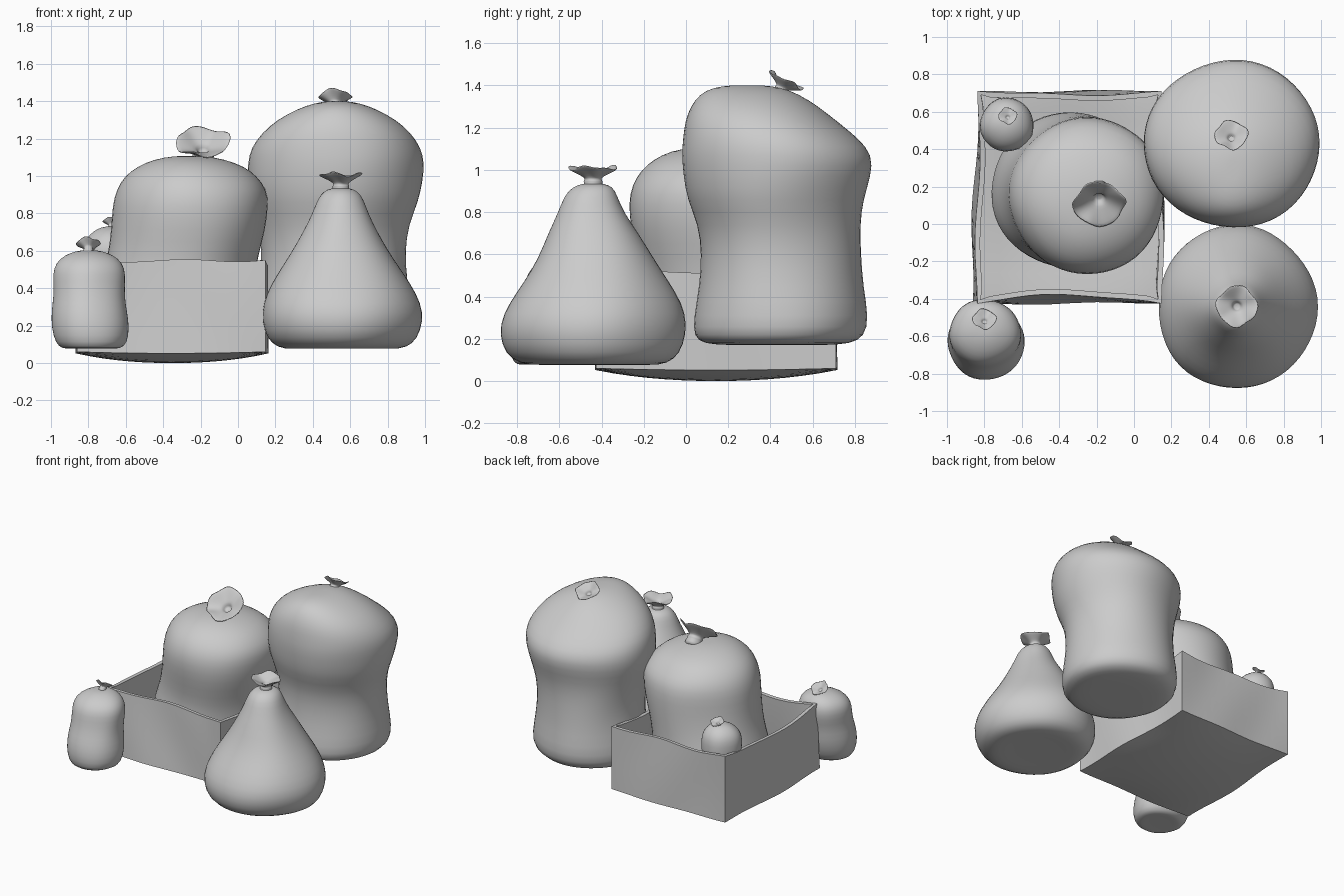
import bpy, bmesh
from math import sin, cos, pi, radians
from mathutils import Matrix, Vector


def make_object(name, bm):
    bmesh.ops.recalc_face_normals(bm, faces=bm.faces)
    for f in bm.faces:
        f.smooth = True
    me = bpy.data.meshes.new(name)
    bm.to_mesh(me)
    bm.free()
    ob = bpy.data.objects.new(name, me)
    bpy.context.collection.objects.link(ob)
    return ob


def loft(name, rings):
    """Skin rings of points and close both ends with a fan."""
    bm = bmesh.new()
    rows = [[bm.verts.new(p) for p in ring] for ring in rings]
    n = len(rows[0])
    for a, b in zip(rows, rows[1:]):
        for i in range(n):
            j = (i + 1) % n
            bm.faces.new((a[i], a[j], b[j], b[i]))
    for row in (rows[0], rows[-1]):
        centre = bm.verts.new(sum((v.co for v in row), Vector()) / n)
        for i in range(n):
            bm.faces.new((row[i], row[(i + 1) % n], centre))
    ob = make_object(name, bm)
    sub = ob.modifiers.new("smooth", 'SUBSURF')
    sub.levels = sub.render_levels = 1
    return ob


def bag(name, sections, phase, lump=0.014, n=28):
    """Sections: height, centre x, centre y, radius x, radius y."""
    rings = []
    for z, cx, cy, rx, ry in sections:
        ring = []
        for i in range(n):
            t = 2 * pi * i / n
            k = 1 + lump * (sin(3 * t + 4 * z + phase) + 0.7 * sin(5 * t - 6 * z + 2 * phase))
            ring.append((cx + rx * k * cos(t), cy + ry * k * sin(t), z))
        rings.append(ring)
    return loft(name, rings)


def tie(name, pos, size, tilt, phase, n=20):
    """Pinched neck opening into a ruffled, cupped flare."""
    profile = [(.5, -.35), (.36, 0), (.42, .05), (.33, .14), (.42, .25), (.75, .45), (1, .6),
               (.98, .65), (.7, .53), (.4, .38), (.22, .3), (.18, .12)]
    m = Matrix.Translation(pos) @ Matrix.Rotation(radians(tilt), 4, 'X') @ Matrix.Scale(size, 4)
    rings = []
    for r, h in profile:
        w = r * r if r > .4 else 0
        ring = []
        for i in range(n):
            t = 2 * pi * i / n
            k = r * (1 + .08 * w * sin(4 * t + phase) + .05 * w * sin(7 * t))
            z = h + w * (.09 * sin(3 * t + phase) + .08 * sin(5 * t - phase))
            ring.append(m @ Vector((k * cos(t), k * sin(t), z)))
        rings.append(ring)
    return loft(name, rings)


# Large sack at the back right, slumping backwards at the top
bag("large_sack", [
    (.17, .51, .43, .22, .22), (.175, .51, .43, .35, .35), (.21, .51, .44, .408, .408),
    (.30, .51, .45, .418, .418), (.45, .51, .45, .395, .39), (.60, .51, .45, .385, .38),
    (.74, .51, .44, .405, .385), (.86, .52, .42, .447, .42), (.97, .52, .43, .472, .447),
    (1.07, .527, .43, .476, .456), (1.15, .527, .40, .458, .418), (1.23, .53, .355, .402, .362),
    (1.30, .53, .325, .322, .305), (1.36, .53, .30, .21, .235), (1.39, .53, .29, .12, .16),
    (1.40, .53, .29, .05, .08)], .4, .009)
tie("large_sack_tie", (.52, .45, 1.375), .09, -28, 1)

# Pear-shaped sack at the front right
bag("pear_sack", [
    (.08, .55, -.43, .22, .22), (.073, .55, -.435, .31, .31), (.10, .55, -.44, .38, .39),
    (.17, .55, -.445, .422, .435), (.27, .553, -.445, .437, .448), (.37, .55, -.435, .405, .412),
    (.47, .55, -.43, .345, .345), (.58, .55, -.43, .27, .275), (.70, .55, -.44, .20, .215),
    (.80, .55, -.45, .15, .155), (.88, .55, -.45, .122, .125), (.92, .55, -.44, .09, .095),
    (.935, .55, -.44, .05, .05)], 1.2, .013)
tie("pear_sack_tie", (.55, -.44, .94), .113, 0, 2)

# Sack standing in the box
bag("boxed_sack", [
    (.07, -.33, .18, .28, .28), (.08, -.33, .18, .37, .37), (.16, -.34, .18, .42, .42),
    (.32, -.35, .18, .425, .42), (.46, -.32, .18, .41, .40), (.58, -.29, .17, .405, .405),
    (.72, -.26, .155, .415, .42), (.84, -.25, .15, .42, .425), (.93, -.243, .15, .405, .405),
    (1.0, -.25, .14, .355, .35), (1.05, -.25, .14, .29, .29), (1.09, -.26, .12, .19, .19),
    (1.107, -.26, .12, .08, .08)], 2.1, .011)
tie("boxed_sack_tie", (-.187, .158, 1.11), .145, 35, .5)

# Small sacks: one outside at the front left, one in the back corner of the box
bag("small_front_sack", [
    (.08, -.785, -.655, .11, .11), (.075, -.785, -.655, .155, .145), (.105, -.785, -.65, .193, .18),
    (.19, -.79, -.638, .21, .2), (.28, -.797, -.622, .203, .196), (.36, -.797, -.605, .19, .18),
    (.44, -.797, -.585, .194, .182), (.51, -.797, -.577, .192, .177), (.56, -.797, -.565, .157, .145),
    (.59, -.797, -.555, .10, .095), (.602, -.797, -.55, .05, .05)], .2)
tie("small_front_sack_tie", (-.80, -.53, .605), .065, -32, 1.5)
bag("small_boxed_sack", [
    (.25, -.68, .54, .09, .09), (.27, -.68, .54, .13, .13), (.36, -.68, .535, .145, .145),
    (.46, -.68, .535, .135, .135), (.56, -.68, .53, .147, .147), (.64, -.68, .53, .144, .144),
    (.69, -.68, .535, .112, .112), (.72, -.68, .54, .068, .068), (.73, -.68, .545, .03, .03)], .9)
tie("small_boxed_sack_tie", (-.675, .565, .73), .05, -25, 1)

# Open, sagging box with bowed walls
bm = bmesh.new()
bmesh.ops.create_cube(bm, size=2)
bmesh.ops.delete(bm, geom=[f for f in bm.faces if f.normal.z > .5], context='FACES_ONLY')
bmesh.ops.subdivide_edges(bm, edges=bm.edges[:], cuts=13, use_grid_fill=True)
for v in bm.verts:
    u, s, w = v.co.x, v.co.y, (v.co.z + 1) / 2
    bu, bs = 1 - u * u, 1 - s * s
    x = -.345 + .492 * u - .025 * (1 - w) * (u < 0) * (1 - s) / 2
    x += u * .018 * sin(-3.1 * s + .9 - w) * bs
    y = .143 + .568 * s - s * bu * (.045 if s < 0 else .02) * w + .008 * sin(4 * u + 3 * w) * bu
    floor = .06 - .06 * bu * bs - .008 * (bu + bs) * (1 - bu * bs)
    rim = .553 - .04 * bs * (1 - bu) - .006 * bu + .008 * sin(5 * u + 1)
    rim += .02 * (1 - bu) * (1 - bs) * (s > 0) * (u < 0)
    v.co = (x, y, max(0, floor) * (1 - w) + rim * w)
box = make_object("box", bm)
wall = box.modifiers.new("wall", 'SOLIDIFY')
wall.thickness = .028
wall.offset = -1
bpy.context.view_layer.objects.active = box
box.select_set(True)
bpy.ops.object.modifier_apply(modifier="wall")
bpy.ops.object.shade_smooth_by_angle(angle=radians(35))
